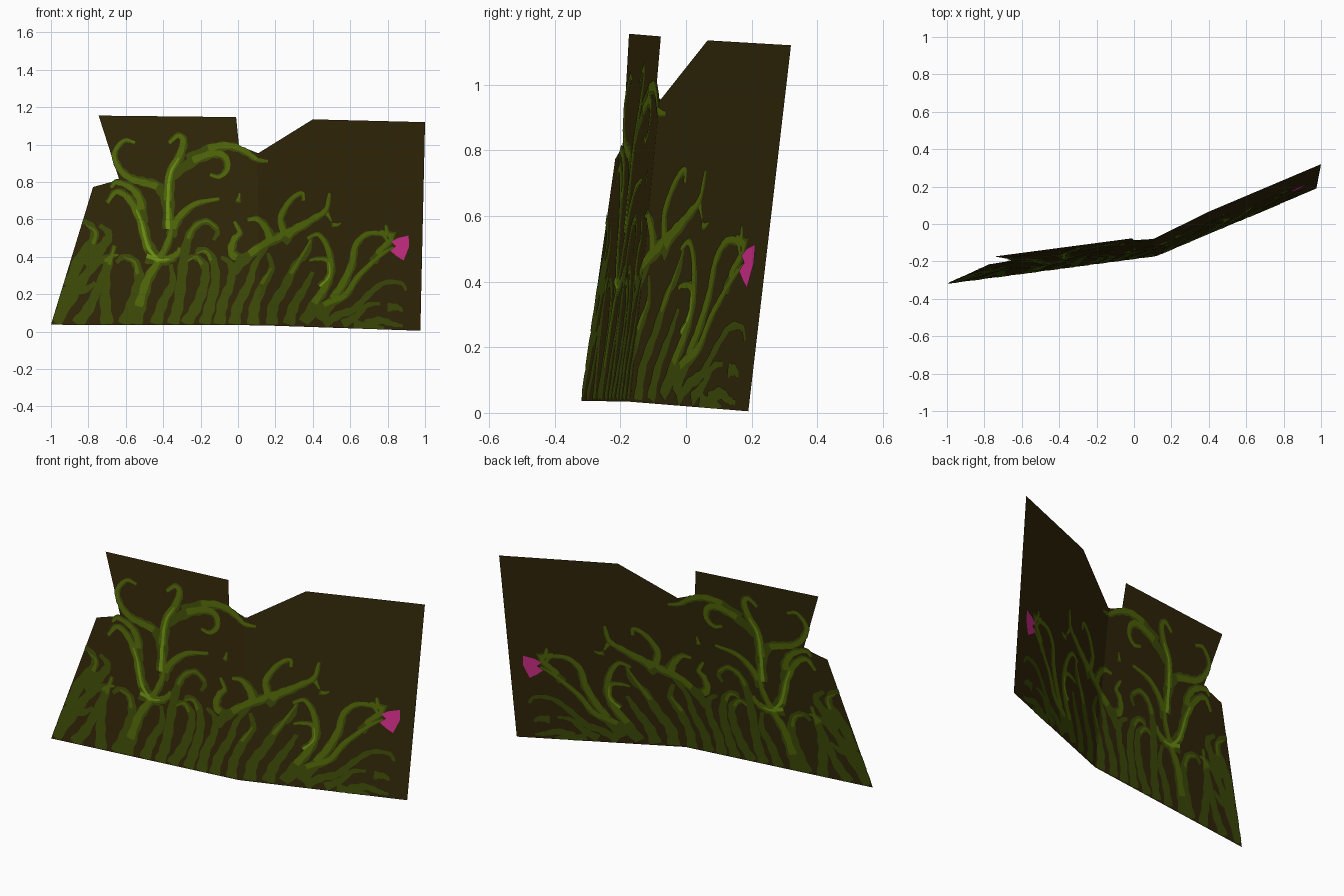
import bpy, bmesh, math
from mathutils import Vector

if "Cube" in bpy.data.objects:
    bpy.data.objects.remove(bpy.data.objects["Cube"])


def material(name, r, g, b):
    m = bpy.data.materials.new(name)
    lin = [((c / 255 + 0.055) / 1.055) ** 2.4 if c > 10 else c / 255 / 12.92 for c in (r, g, b)]
    m.diffuse_color = (*lin, 1)
    m.use_nodes = True
    m.node_tree.nodes["Principled BSDF"].inputs["Base Color"].default_value = m.diffuse_color
    return m


BROWN = material("dark brown", 50, 39, 9)
DARK = material("deep green", 62, 76, 8)
MID = material("leaf green", 82, 104, 8)
BRIGHT = material("bright green", 112, 150, 20)
PINK = material("flower pink", 214, 48, 142)
LOW, HIGH = (0.122, 0.034), (0.100, 0.957)   # ends of the crease


def sheet_y(x, z):
    # the sheet is two leaning planes that meet at an upright crease
    return max(-0.19 + 0.133 * x + 0.1 * z, -0.226 + 0.426 * x + 0.107 * z)


def on_sheet(x, z, off=0.0):
    # keep the point inside the bottom edge and the slanted left edge
    z = max(z, 0.037 if x < 0.03 else 0.037 - 0.034 * (x - 0.03))
    if z < 0.77:
        x = max(x, -1 + (z - 0.037) * 0.305)
    return Vector((x, sheet_y(x, z) + off, z))


def make_object(name, bm, mats):
    me = bpy.data.meshes.new(name)
    bm.to_mesh(me)
    bm.free()
    for m in mats:
        me.materials.append(m)
    ob = bpy.data.objects.new(name, me)
    bpy.context.collection.objects.link(ob)
    return ob


# backing sheet: left and right panels
bm = bmesh.new()
for outline in ([(-1, 0.037), LOW, HIGH, (0.005, 0.995), (-0.01, 1.147),
                 (-0.745, 1.155), (-0.635, 0.812), (-0.775, 0.773)],
                [LOW, (0.975, 0.004), (1.0, 1.12), (0.40, 1.135), (0.11, 0.955), HIGH]):
    bm.faces.new([bm.verts.new(on_sheet(x, z)) for x, z in outline])
bmesh.ops.remove_doubles(bm, verts=bm.verts, dist=0.001)
make_object("backing_sheet", bm, [BROWN])


def smooth_path(pts, n=7):
    p = [Vector(q) / 100 for q in pts]
    p = [2 * p[0] - p[1]] + p + [2 * p[-1] - p[-2]]
    out = []
    for a, b, c, d in zip(p, p[1:], p[2:], p[3:]):
        for i in range(n):
            t = i / n
            out.append(0.5 * (2 * b + (c - a) * t + (2 * a - 5 * b + 4 * c - d) * t * t
                              + (3 * b - a - 3 * c + d) * t ** 3))
    return out + [p[-2]]


def ribbon(bm, path, width, share, shift, off, slot):
    # tapering strip painted on both sides of the sheet
    n = len(path) - 1
    for side in (-1, 1):
        rows = []
        for i, p in enumerate(path):
            d = (path[min(i + 1, n)] - path[max(i - 1, 0)]).normalized()
            nrm = Vector((-d.y, d.x))
            w = width * (1 - 0.68 * (i / n) ** 1.3) * (1 + 0.12 * math.sin(i * 1.3)) / 2
            rows.append([bm.verts.new(on_sheet(*(p + nrm * w * (shift + share * k)), side * off))
                         for k in (1, 0, -1)])
        for a, b in zip(rows, rows[1:]):
            for k in (0, 1):
                q = [a[k], a[k + 1], b[k + 1], b[k]]
                f = bm.faces.new(q if side < 0 else q[::-1])
                f.material_index = slot


def vines(name, width, glow, *paths):
    # glow 0 = plain deep green, 1 = leaf green stripe, 2 = bright stripe as well
    bm = bmesh.new()
    for pts in paths:
        path = smooth_path(pts)
        ribbon(bm, path, width, 1, 0, 0.002, 0)
        if glow:
            ribbon(bm, path[len(path) // 6:], width * 0.95, 0.66, 0.2, 0.003, 1)
        if glow > 1:
            ribbon(bm, path[:len(path) // 2], width * 0.8, 0.4, 0.2, 0.004, 2)
    make_object(name, bm, [DARK, MID, BRIGHT])


# tall plant on the left
vines("tall_trunk", 0.07, 1, [(-55, 4), (-52, 15), (-48, 28), (-42, 38), (-36, 52), (-36, 66)])
vines("tall_branches", 0.065, 2,
      [(-42, 38), (-48, 46), (-52, 60), (-58, 71), (-65, 75), (-70, 69)],
      [(-37, 55), (-37, 70), (-36, 84), (-31, 94), (-29, 102), (-32, 105), (-37, 101)],
      [(-49, 40), (-42, 38), (-36, 39), (-32, 42), (-31, 45)])
vines("upper_curls", 0.055, 1,
      [(-36, 83), (-24, 91), (-13, 95), (-7, 93), (-6, 87), (-10, 83), (-15, 84)],
      [(-27, 92), (-14, 98), (-4, 99), (4, 96), (10, 92), (16, 91)],
      [(-37, 66), (-42, 77), (-50, 80), (-57, 82), (-63, 87), (-66, 95), (-61, 102), (-55, 101)],
      [(-36, 51), (-32, 60), (-23, 68), (-10, 71)],
      [(-51, 58), (-52, 70), (-57, 77), (-65, 80), (-68, 77)])

# left edge growth
vines("left_growth", 0.065, 0,
      [(-98, 5), (-88, 20), (-80, 32), (-72, 39), (-65, 41)],
      [(-90, 24), (-85, 38), (-77, 50), (-79, 57), (-86, 60)],
      [(-82, 36), (-73, 45), (-69, 52), (-74, 57)],
      [(-86, 4), (-79, 14), (-74, 26), (-70, 38)],
      [(-70, 4), (-71, 18), (-70, 32), (-66, 46)],
      [(-97, 14), (-90, 22), (-83, 22), (-76, 26)],
      [(-61, 4), (-56, 16), (-53, 28), (-55, 37), (-61, 40), (-65, 37)])
vines("left_tips", 0.03, 1,
      [(-72, 36), (-68, 40), (-64, 41)], [(-78, 44), (-76, 53), (-81, 57)],
      [(-53, 28), (-55, 37), (-61, 40)], [(-69, 34), (-66, 46)])

# stems along the bottom
vines("middle_stems", 0.06, 0,
      [(-44, 4), (-40, 16), (-35, 26), (-36, 36)],
      [(-35, 4), (-32, 14), (-30, 30), (-28, 45), (-24, 55), (-17, 59), (-11, 54), (-13, 49)],
      [(-28, 4), (-22, 14), (-18, 26), (-18, 36), (-24, 40), (-28, 37)],
      [(-18, 4), (-15, 14), (-12, 28), (-14, 40), (-20, 44), (-23, 40)],
      [(-10, 4), (-8, 16), (-4, 26), (-4, 36), (-9, 40)],
      [(-2, 4), (0, 14), (6, 26), (9, 36), (16, 46)],
      [(8, 4), (9, 14), (14, 26), (18, 34), (16, 42)],
      [(18, 4), (19, 14), (25, 24), (31, 36), (37, 42), (39, 50)],
      [(27, 4), (30, 14), (36, 24), (40, 32)])
vines("middle_tips", 0.03, 1,
      [(-28, 45), (-24, 55), (-17, 59), (-11, 55)], [(-18, 34), (-22, 40), (-27, 38)],
      [(-13, 36), (-17, 43), (-22, 42)], [(12, 24), (18, 34)], [(26, 27), (34, 40), (39, 49)])

# branching plant in the middle
vines("middle_branches", 0.055, 1,
      [(-3, 32), (5, 40), (15, 47), (24, 52), (23, 61), (28, 70), (34, 74), (35, 70)],
      [(18, 49), (30, 54), (40, 60), (47, 65), (49, 74)],
      [(18, 46), (16, 54), (11, 60), (5, 60)],
      [(4, 38), (-3, 42), (-2, 49), (1, 53), (-2, 59)],
      [(24, 48), (32, 56), (36, 57)])
vines("loose_buds", 0.026, 1,
      [(50, 57), (53, 57), (55, 58)], [(0, 69), (1, 74)], [(47, 64), (50, 59)])

# hooked stems on the right
vines("right_hooks", 0.055, 1,
      [(35, 5), (41, 15), (47, 24), (50, 34), (48, 45), (43, 52), (37, 50)],
      [(44, 6), (50, 16), (56, 25), (61, 36), (63, 46), (69, 52), (77, 52), (80, 48)])
vines("bright_hook", 0.04, 2, [(44, 24), (49, 30), (48, 38), (42, 39), (38, 38)])
vines("low_right_stems", 0.045, 0,
      [(46, 4), (54, 9), (62, 12), (70, 20), (78, 26), (87, 26), (90, 22)],
      [(56, 4), (63, 8), (69, 14), (76, 15)],
      [(68, 4), (76, 6), (83, 4), (88, 3)],
      [(80, 13), (85, 13), (88, 11)],
      [(62, 4), (70, 3), (78, 2)])

# flower with its stem
vines("flower_stem", 0.045, 1,
      [(36, 6), (46, 14), (57, 19), (64, 29), (72, 37), (78, 42), (83, 45)],
      [(72, 37), (77, 44), (82, 49), (80, 53), (79, 57)],
      [(84, 51), (81, 52), (76, 54)])
bm = bmesh.new()
rim = [(0.82, 0.48), (0.845, 0.457), (0.815, 0.432), (0.848, 0.404), (0.885, 0.38),
       (0.915, 0.455), (0.912, 0.514), (0.853, 0.50)]
for side in (-1, 1):
    hub = bm.verts.new(on_sheet(0.88, 0.455, side * 0.006))
    ring = [bm.verts.new(on_sheet(x, z, side * 0.006)) for x, z in rim]
    for a, b in zip(ring, ring[1:] + ring[:1]):
        bm.faces.new((hub, a, b) if side < 0 else (hub, b, a))
make_object("flower", bm, [PINK])
